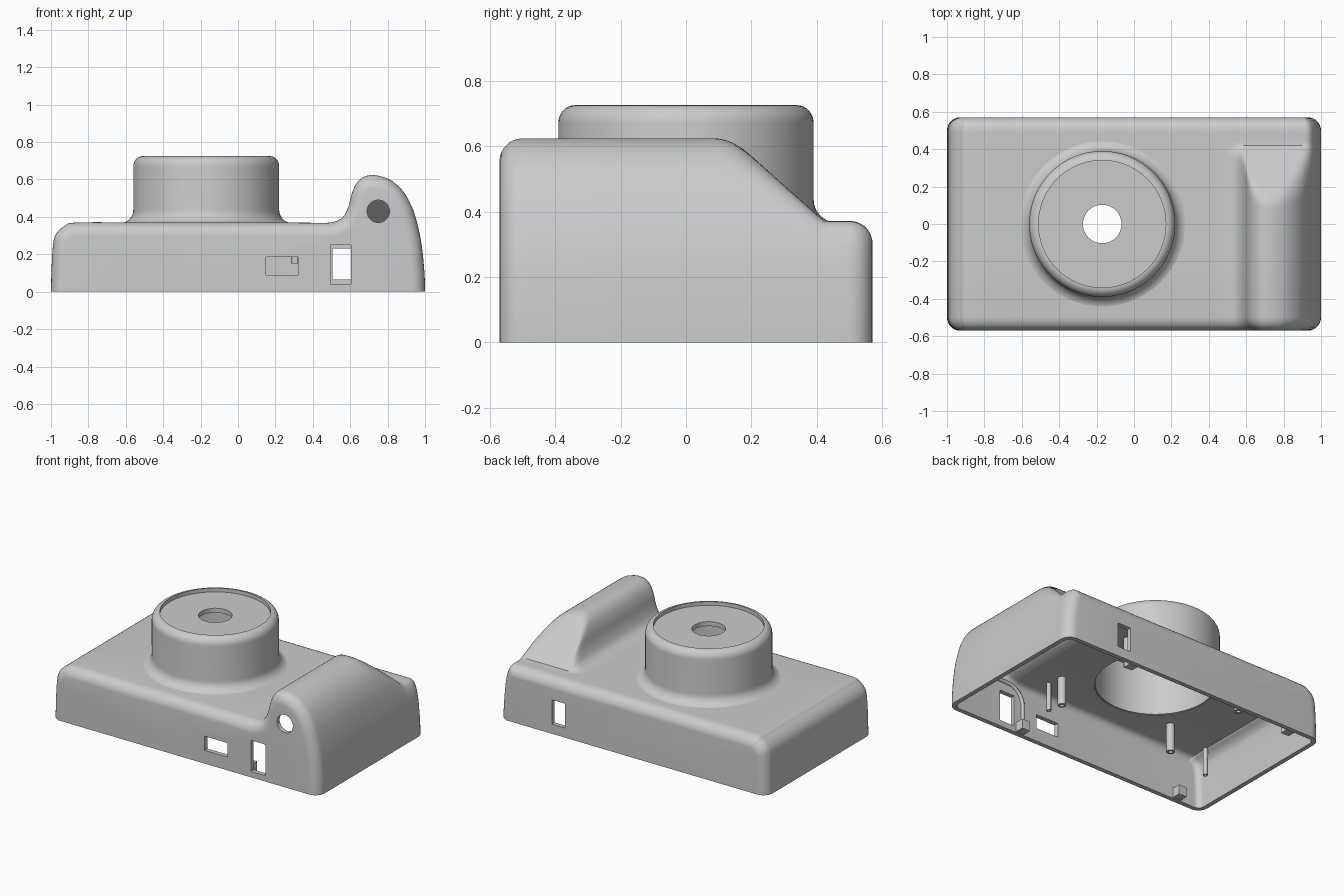
import bpy, bmesh, math
from mathutils import Vector

if "Cube" in bpy.data.objects:
    bpy.data.objects.remove(bpy.data.objects["Cube"])

T = 0.03          # wall thickness
R = 0.07          # front / back edge radius
HY = 0.57         # half depth


def make(name, bm, smooth=True):
    bmesh.ops.recalc_face_normals(bm, faces=bm.faces)
    me = bpy.data.meshes.new(name)
    bm.to_mesh(me)
    bm.free()
    ob = bpy.data.objects.new(name, me)
    bpy.context.collection.objects.link(ob)
    bpy.context.view_layer.objects.active = ob
    if smooth:
        shade(ob)
    return ob


def shade(ob):
    bpy.ops.object.select_all(action='DESELECT')
    ob.select_set(True)
    bpy.context.view_layer.objects.active = ob
    bpy.ops.object.shade_smooth_by_angle(angle=math.radians(35))


def spline(pts, n):
    """Catmull-Rom through the points."""
    p = [Vector(q) for q in pts]
    p = [2 * p[0] - p[1]] + p + [2 * p[-1] - p[-2]]
    out = []
    for i in range(1, len(p) - 2):
        a, b, c, d = p[i - 1:i + 3]
        for k in range(n):
            t = k / n
            out.append(0.5 * (2 * b + (c - a) * t + (2 * a - 5 * b + 4 * c - d) * t * t
                              + (3 * b - a - 3 * c + d) * t ** 3))
    return out + [p[-2]]


def smin(a, b, k):
    h = max(k - abs(a - b), 0) / k
    return min(a, b) - h * h * k / 4


# Front outline, from the grip's foot over the top to the left foot
OUTLINE = spline([(1, 0), (.997, .1), (.982, .25), (.957, .37), (.927, .46), (.88, .54),
                  (.815, .597), (.74, .622), (.68, .617), (.637, .585), (.61, .53),
                  (.59, .455), (.56, .398), (.51, .373), (.45, .368), (.35, .369),
                  (0, .37), (-.5, .37), (-.86, .37), (-.93, .35), (-.975, .305),
                  (-.99, .24), (-.997, .12), (-1, 0)], 5)


def section(y, inset):
    """Outline at depth y with the grip cut by its rear slope, moved inward by inset."""
    h = max(.37, .615 - .9 * (y - .15))
    pts = []
    for x, z in OUTLINE:
        if x > .7:
            s = min(max((x - .8) / .13, 0), 1)
            z = smin(z, h, .05 + .08 * s)
        elif x > .4:
            z = max(min(z, .37), smin(z, h, .05))
        pts.append(Vector((x, z)))
    out = []
    last = len(pts) - 1
    for i, p in enumerate(pts):
        t = (pts[min(i + 1, last)] - pts[max(i - 1, 0)]).normalized()
        n = Vector((-t.y, t.x))
        if i in (0, last):
            n = Vector((-1 if i == 0 else 1, 0))
        q = p + n * inset
        out.append((q.x, y, max(q.y, 0)))
    return out


def skin(bm, t):
    """Lofted skin with rounded ends, t inside the outer surface."""
    r, hy, n = R - t, HY - t, 7
    arc = [(hy - r + r * math.sin(a), r - r * math.cos(a))
           for a in (math.pi / 2 * i / n for i in range(n + 1))]
    mid = [-.2, 0] + [.04 + .02 * i for i in range(23)]
    st = [(-y, d) for y, d in reversed(arc)] + [(y, 0) for y in mid] + arc
    rows = [[bm.verts.new(c) for c in section(y, t + d)] for y, d in st]
    for a, b in zip(rows, rows[1:]):
        for i in range(len(a) - 1):
            bm.faces.new((a[i], a[i + 1], b[i + 1], b[i]))
    bm.faces.new(rows[0])
    bm.faces.new(rows[-1])
    return [r[0] for r in rows] + [r[-1] for r in reversed(rows)]


def add_box(bm, x0, x1, y0, y1, z0, z1):
    vs = bmesh.ops.create_cube(bm, size=1)['verts']
    for v in vs:
        v.co = Vector(((x0, x1)[v.co.x > 0], (y0, y1)[v.co.y > 0], (z0, z1)[v.co.z > 0]))


def lathe(name, prof, cx, cy, seg):
    bm = bmesh.new()
    rings = [[bm.verts.new((cx + r * math.cos(2 * math.pi * k / seg),
                            cy + r * math.sin(2 * math.pi * k / seg), z))
              for k in range(seg)] for r, z in prof]
    for i, a in enumerate(rings):
        b = rings[(i + 1) % len(rings)]
        for k in range(seg):
            j = (k + 1) % seg
            bm.faces.new((a[k], a[j], b[j], b[k]))
    return make(name, bm)


# Hollow body with hand grip, open underneath
bm = bmesh.new()
lo, li = skin(bm, 0), skin(bm, T)
for i in range(len(lo)):
    j = (i + 1) % len(lo)
    bm.faces.new((lo[i], lo[j], li[j], li[i]))
body = make("body_shell", bm, False)

# Openings: ports, rear slot, button hole, lens bore
bm = bmesh.new()
add_box(bm, .15, .32, -.65, -.45, .09, .185)
add_box(bm, .495, .605, -.65, -.45, .04, .25)
add_box(bm, .505, .605, .45, .65, .065, .23)
ret = bmesh.ops.create_cone(bm, cap_ends=True, segments=48, radius1=.06, radius2=.06, depth=.2)
for v in ret['verts']:
    v.co = Vector((v.co.x + .75, v.co.z - .55, v.co.y + .43))
ret = bmesh.ops.create_cone(bm, cap_ends=True, segments=96, radius1=.375, radius2=.375, depth=.2)
bmesh.ops.translate(bm, verts=ret['verts'], vec=(-.17, 0, .36))
cutter = make("opening_cutter", bm, False)
cutter.hide_render = True
cutter.hide_set(True)
mod = body.modifiers.new("openings", 'BOOLEAN')
mod.operation = 'DIFFERENCE'
mod.solver = 'EXACT'
mod.object = cutter
bpy.context.view_layer.objects.active = body
bpy.ops.object.modifier_apply(modifier=mod.name)
bpy.data.objects.remove(cutter)
shade(body)

# Lens barrel: flared foot, rounded rim, recessed face, hollow inside
q = [math.pi / 2 * i / 8 for i in range(9)]
prof = [(.46 - .07 * math.sin(a), .437 - .07 * math.cos(a)) for a in q]
prof += [(.34 + .05 * math.cos(a), .67 + .055 * math.sin(a)) for a in q]
prof += [(.34, .70), (.103, .70), (.103, .67), (.365, .67), (.365, .34)]
lathe("lens_barrel", prof, -.17, 0, 96)

# Screw posts and thin locating pins hanging from the inside top
for s, side in ((-1, "front"), (1, "rear")):
    for x, y, r, nm in ((.31, .31, .026, "screw_post"), (-.557, .32, .026, "screw_post"),
                        (.33, .41, .015, "locating_pin"), (-.9, .4, .015, "locating_pin")):
        top = .35 if x > -.8 else .335
        lathe(f"{nm}_{side}", [(r, top), (r, .15), (r * .5, .15), (r * .5, top)], x, s * y, 20)
    # Closing lugs at the rim
    for x in (.45, -.79):
        bm = bmesh.new()
        ys = sorted((s * .48, s * .55))
        add_box(bm, x - .03, x + .03, ys[0], ys[1], .005, .07)
        make(f"rim_lug_{side}", bm, False)

# Arched rib around the port inside the front wall
cu = bpy.data.curves.new("port_rib", 'CURVE')
cu.dimensions = '3D'
cu.bevel_depth = .012
cu.bevel_resolution = 2
cu.use_fill_caps = True
path = [(.43, .02), (.43, .2)] + [(.55 - .12 * math.cos(a), .2 + .12 * math.sin(a)) for a in q[1:]] + [(.64, .32)]
sp = cu.splines.new('POLY')
sp.points.add(len(path) - 1)
for p, (x, z) in zip(sp.points, path):
    p.co = (x, -.538, z, 1)
bpy.context.collection.objects.link(bpy.data.objects.new("port_rib", cu))
